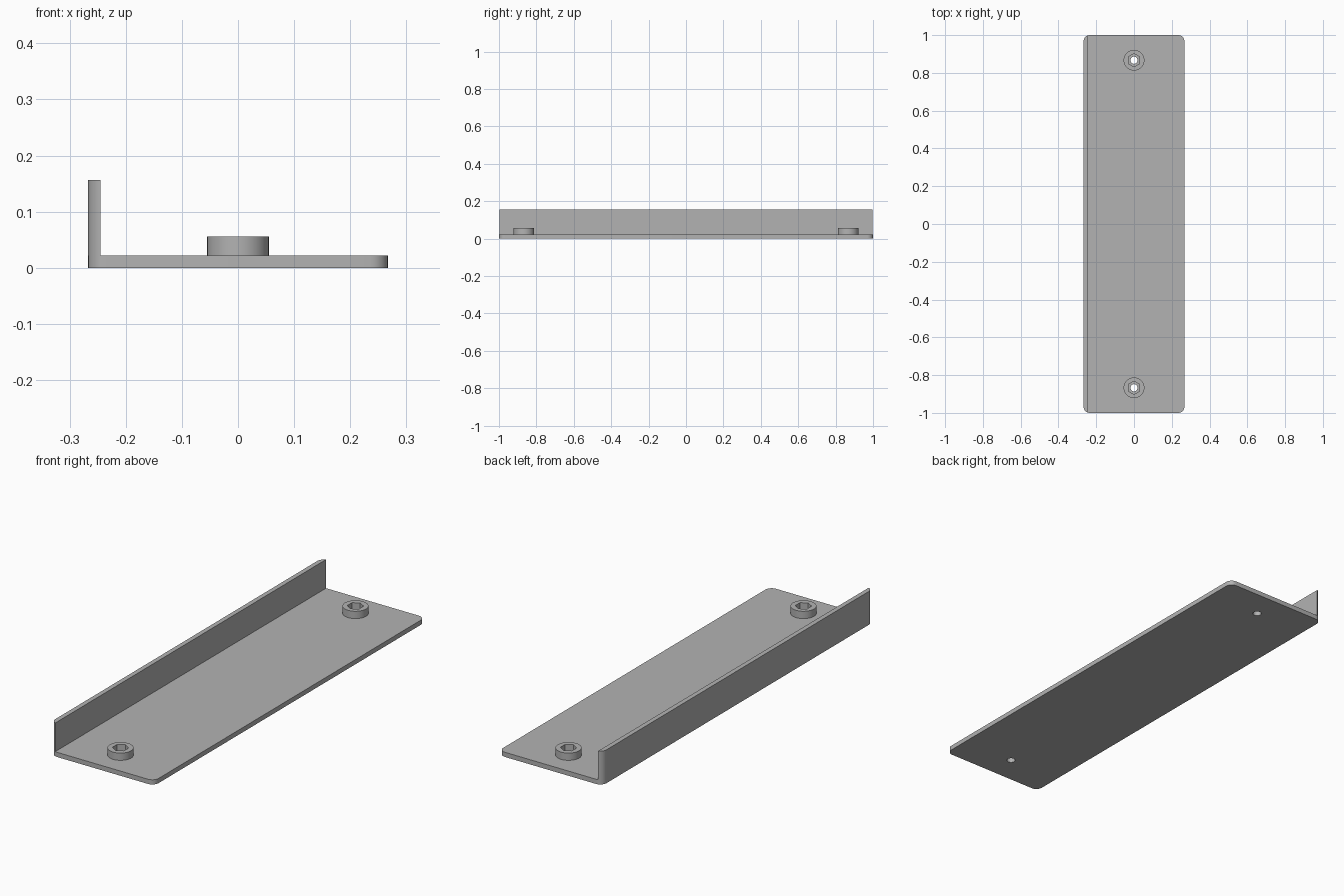
import bpy, bmesh, math

if "Cube" in bpy.data.objects:
    bpy.data.objects.remove(bpy.data.objects["Cube"])

LX, LY = 0.267, 1.0      # half width and half length
T, WALL_H = 0.022, 0.156  # sheet thickness and wall height
R = 0.032                # corner radius
BOSS_Y = 0.867

grey = bpy.data.materials.new("grey metal")
grey.diffuse_color = (0.45, 0.45, 0.45, 1)
grey.use_nodes = True
grey.node_tree.nodes["Principled BSDF"].inputs["Base Color"].default_value = grey.diffuse_color


def ring(cx, cy, r, n, start=0.0, sweep=2 * math.pi, closed=True):
    steps = n if closed else n - 1
    return [(cx + r * math.cos(start + sweep * i / steps),
             cy + r * math.sin(start + sweep * i / steps)) for i in range(n)]


def slab(name, loops, z0, z1):
    """Extrude an outline, with any further loops as holes, from z0 to z1."""
    bm = bmesh.new()
    edges = []
    for pts in loops:
        vs = [bm.verts.new((x, y, z0)) for x, y in pts]
        edges += [bm.edges.new((a, b)) for a, b in zip(vs, vs[1:] + vs[:1])]
    bmesh.ops.triangle_fill(bm, edges=edges, use_beauty=True)
    ext = bmesh.ops.extrude_face_region(bm, geom=bm.faces[:], use_keep_orig=True)
    for v in ext["geom"]:
        if isinstance(v, bmesh.types.BMVert):
            v.co.z = z1
    bmesh.ops.recalc_face_normals(bm, faces=bm.faces[:])
    me = bpy.data.meshes.new(name)
    bm.to_mesh(me)
    bm.free()
    me.materials.append(grey)
    ob = bpy.data.objects.new(name, me)
    bpy.context.collection.objects.link(ob)
    bpy.ops.object.select_all(action='DESELECT')
    ob.select_set(True)
    bpy.context.view_layer.objects.active = ob
    bpy.ops.object.shade_smooth_by_angle(angle=math.radians(30))
    return ob


# Base plate: rounded rectangle with two screw holes
corners = [(1, 1), (-1, 1), (-1, -1), (1, -1)]
outline = []
for i, (sx, sy) in enumerate(corners):
    outline += ring(sx * (LX - R), sy * (LY - R), R, 10,
                    i * math.pi / 2, math.pi / 2, closed=False)
holes = [ring(0, s * BOSS_Y, 0.019, 24) for s in (-1, 1)]
slab("base_plate", [outline] + holes, 0, T)

# Side wall: follows the rounded corners of the plate on the left edge
inner = -LX + T
cut = math.acos((LX - R + inner) / R)   # where the inner face meets the corner arc
arc_back = ring(-LX + R, LY - R, R, 9, cut, math.pi - cut, closed=False)
arc_front = [(x, -y) for x, y in reversed(arc_back)]
slab("side_wall", [arc_back + arc_front], T, WALL_H)

# Round bosses with hexagonal sockets
for name, s in (("front_boss", -1), ("back_boss", 1)):
    slab(name, [ring(0, s * BOSS_Y, 0.055, 40),
                ring(0, s * BOSS_Y, 0.035, 6, math.pi / 2)], T, 0.056)
